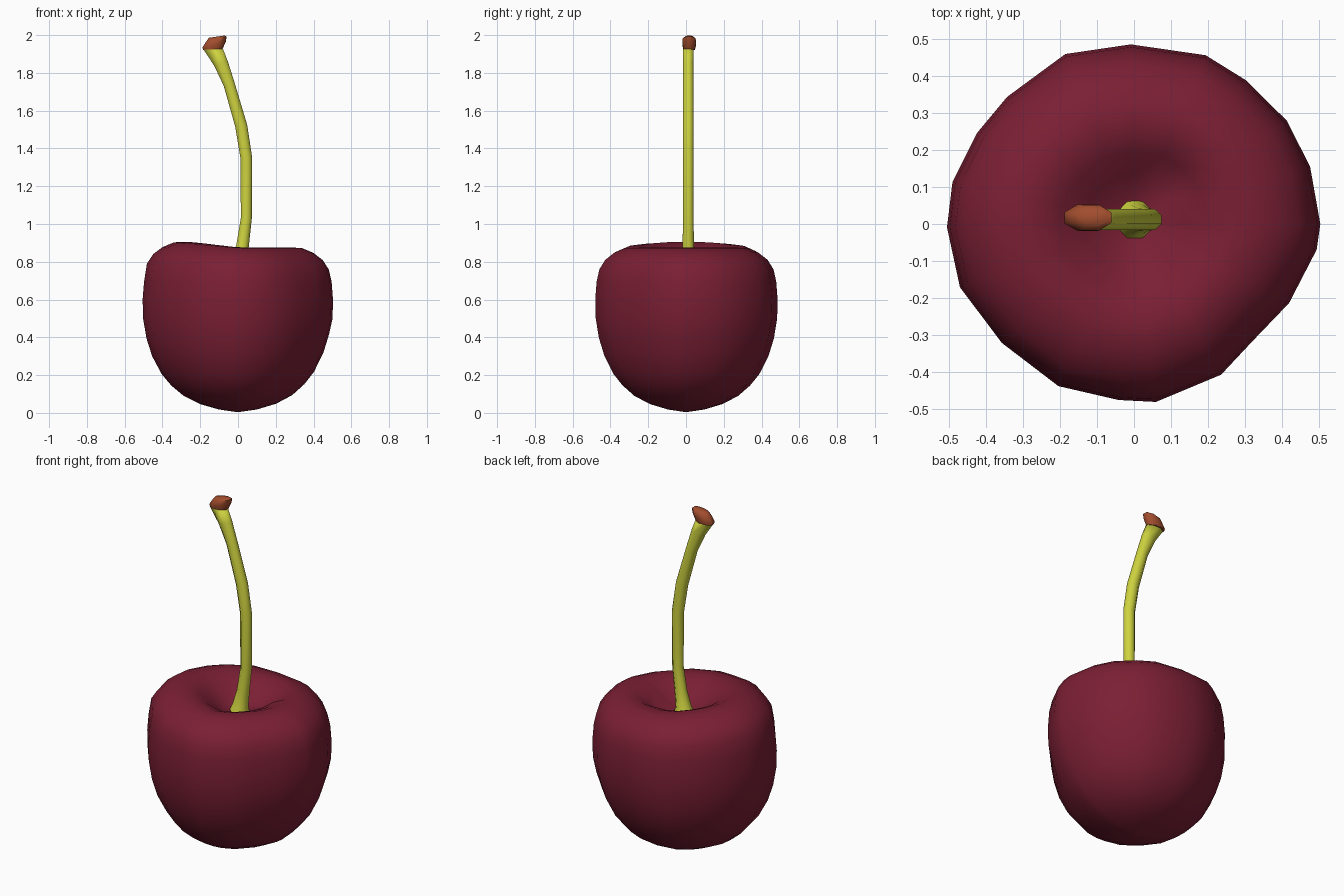
import bpy, math

if "Cube" in bpy.data.objects:
    bpy.data.objects.remove(bpy.data.objects["Cube"])


def material(name, rgb):
    m = bpy.data.materials.new(name)
    m.diffuse_color = (*rgb, 1)
    m.use_nodes = True
    m.node_tree.nodes["Principled BSDF"].inputs["Base Color"].default_value = m.diffuse_color
    return m


RED = material("cherry red", (0.195, 0.0135, 0.034))
GREEN = material("stem green", (0.62, 0.65, 0.05))
BROWN = material("tip brown", (0.36, 0.075, 0.027))


def loft(name, rings, mat, angle):
    """Skin a stack of equal-length rings and close both ends."""
    n = len(rings[0])
    verts = [v for ring in rings for v in ring]
    faces = [tuple(reversed(range(n)))]
    for i in range(len(rings) - 1):
        for j in range(n):
            k = (j + 1) % n
            faces.append((i * n + j, i * n + k, (i + 1) * n + k, (i + 1) * n + j))
    faces.append(tuple(range((len(rings) - 1) * n, len(rings) * n)))
    me = bpy.data.meshes.new(name)
    me.from_pydata(verts, [], faces)
    me.materials.append(mat)
    ob = bpy.data.objects.new(name, me)
    bpy.context.collection.objects.link(ob)
    bpy.context.view_layer.objects.active = ob
    ob.select_set(True)
    bpy.ops.object.shade_smooth_by_angle(angle=math.radians(angle))
    ob.select_set(False)
    return ob


# Fruit: lopsided outline (degrees, radius) swept along a profile with a dimple
outline = [(0, .503), (18, .50), (34, .498), (52, .492), (67, .495), (91, .485),
           (112, .495), (135, .485), (150, .49), (167, .503), (181, .505), (200, .50),
           (222, .48), (245, .483), (265, .477), (277, .484), (300, .47), (315, .45),
           (333, .47), (352, .498)]
profile = [(.02, .005), (.20, .018), (.40, .047), (.57, .09), (.70, .145), (.80, .205),
           (.90, .30), (.96, .395), (.995, .50), (1.0, .60), (.985, .695), (.955, .76),
           (.89, .81), (.79, .848), (.67, .873), (.53, .876), (.40, .852), (.27, .81),
           (.15, .775), (.02, .765)]
rings = []
for i, (s, z) in enumerate(profile):
    ring = []
    for deg, r in outline:
        a = math.radians(deg)
        x, y = s * r * math.cos(a), s * r * math.sin(a)
        if z > .72:
            # left shoulder stands higher
            dz = .03 * max(0, -math.cos(a)) * min(1, s * 2)
        else:
            # lower right is slightly leaner
            dz = .05 * max(0, x) * min(1, z * 3) * (z < .45)
        # deeper crease at the back right of the dimple
        if i in (16, 17) and 25 < deg < 70:
            dz -= .03
        ring.append((x, y, z + dz))
    rings.append(ring)
loft("fruit", rings, RED, 60)


def tube_ring(x, z, rx, ry, tilt, y=.012, n=8):
    """Oval ring in the x-y plane, tilted about y."""
    t = math.radians(tilt)
    pts = []
    for j in range(n):
        a = 2 * math.pi * (j + .5) / n
        u = rx * math.cos(a) / math.cos(math.pi / n)
        v = ry * math.sin(a) / math.cos(math.pi / n)
        pts.append((x + u * math.cos(t), y + v, z + u * math.sin(t)))
    return pts


# Stem: flared foot, gentle bend to the left, flared top
stem = [(.0, .755, .055, .055, 0), (.008, .805, .04, .04, -8), (.025, .89, .033, .03, -8),
        (.044, 1.03, .029, .028, -4), (.044, 1.35, .031, .028, 5), (.017, 1.52, .032, .028, 12),
        (-.047, 1.74, .03, .028, 20), (-.09, 1.85, .038, .028, 18), (-.131, 1.925, .051, .028, 3)]
loft("stem", [tube_ring(*p) for p in stem], GREEN, 80)

# Woody tip
tip = [(-.134, 1.922, .051, .03, 2), (-.126, 1.951, .064, .036, 14),
       (-.115, 1.978, .056, .034, 14), (-.112, 1.992, .043, .018, 8)]
loft("stem_tip", [tube_ring(*p, y=.017) for p in tip], BROWN, 60)
